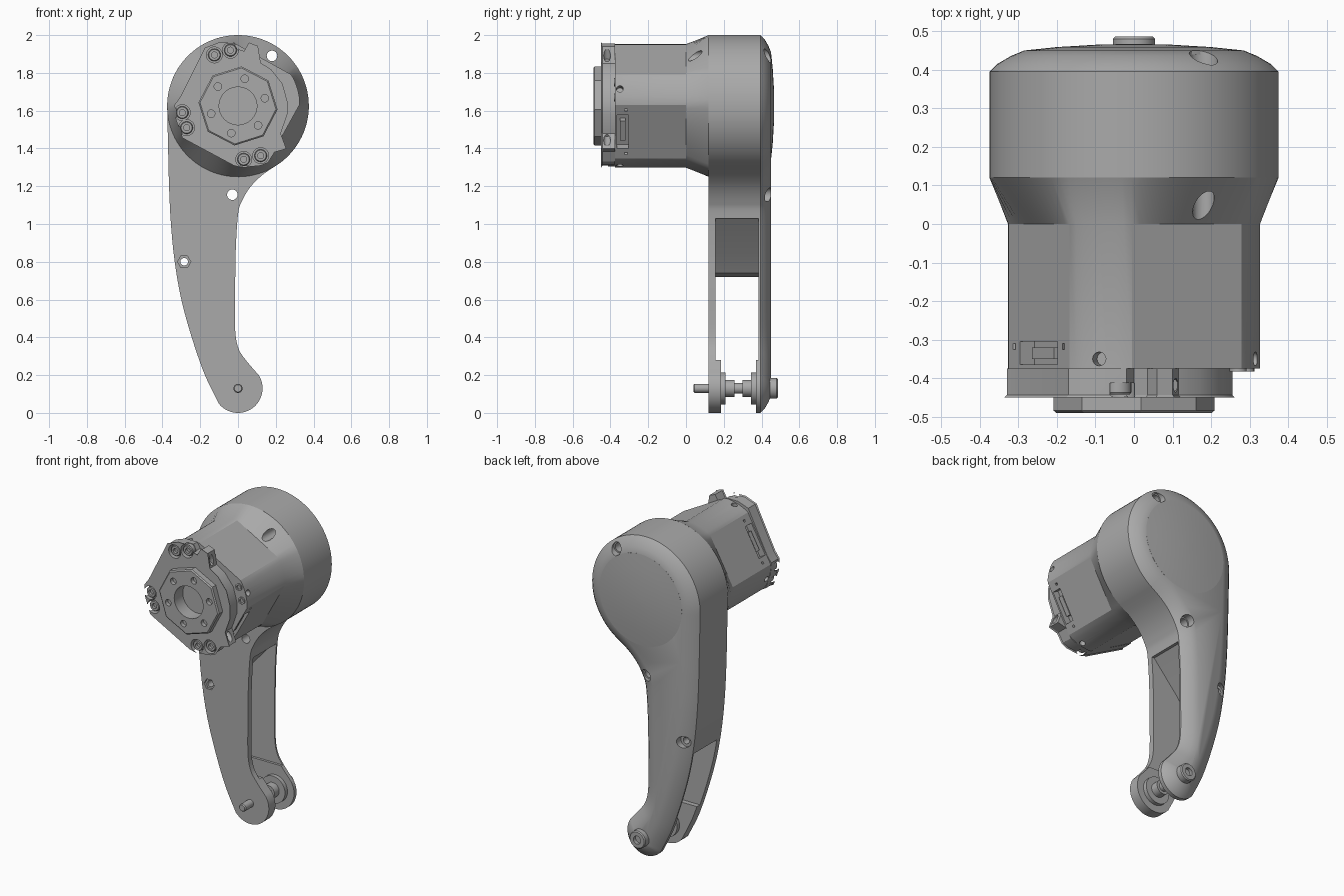
import bpy, bmesh, math
from math import sin, cos, radians, pi

if "Cube" in bpy.data.objects:
    bpy.data.objects.remove(bpy.data.objects["Cube"], do_unlink=True)

grey = bpy.data.materials.new("mid_grey")
grey.use_nodes = True
colour = (0.4, 0.4, 0.4, 1)
grey.diffuse_color = colour
grey.node_tree.nodes["Principled BSDF"].inputs["Base Color"].default_value = colour

HEAD_Z, HEAD_R = 1.625, 0.375
TIP_Z, TIP_R = 0.13, 0.13
TURN = 16          # twist of the motor's square section, degrees


def loft(name, rings):
    """Closed solid through (y, [(x, z), ...]) rings, capped at both ends."""
    bm = bmesh.new()
    loops = [[bm.verts.new((x, y, z)) for x, z in pts] for y, pts in rings]
    n = len(loops[0])
    for a, b in zip(loops, loops[1:]):
        for i in range(n):
            j = (i + 1) % n
            bm.faces.new((a[i], a[j], b[j], b[i]))
    bm.faces.new(loops[0])
    bm.faces.new(loops[-1])
    bmesh.ops.recalc_face_normals(bm, faces=bm.faces)
    mesh = bpy.data.meshes.new(name)
    bm.to_mesh(mesh)
    bm.free()
    mesh.materials.append(grey)
    obj = bpy.data.objects.new(name, mesh)
    bpy.context.collection.objects.link(obj)
    return obj


def arc(x, z, r, start, end, n):
    return [(x + r * cos(radians(start + (end - start) * i / n)),
             z + r * sin(radians(start + (end - start) * i / n))) for i in range(n + 1)]


def turned(name, x, z, profile, n=32, twist=0):
    """Part turned about a y axis from (y, radius) pairs."""
    return loft(name, [(y, arc(x, z, r, twist, twist + 360, n)[:-1]) for y, r in profile])


def prism(name, pts, y0, y1):
    return loft(name, [(y0, pts), (y1, pts)])


def polar_box(name, radius, angle, depth, width, y0, y1):
    """Box centred at a polar position around the motor axis."""
    c, s = cos(radians(angle)), sin(radians(angle))
    pts = []
    for u, v in ((-1, -1), (1, -1), (1, 1), (-1, 1)):
        r, t = radius + u * depth / 2, v * width / 2
        pts.append((r * c - t * s, HEAD_Z + r * s + t * c))
    return prism(name, pts, y0, y1)


def radial_hole(r, angle, y):
    """Small cutter pointing outward from the motor axis."""
    bpy.ops.mesh.primitive_cylinder_add(
        vertices=16, radius=0.018, depth=0.08, rotation=(0, pi / 2 - radians(angle), 0),
        location=(r * cos(radians(angle)), y, HEAD_Z + r * sin(radians(angle))))
    return bpy.context.object


def cut(target, cutters):
    bpy.context.view_layer.objects.active = target
    for c in cutters:
        m = target.modifiers.new("cut", "BOOLEAN")
        m.operation, m.solver, m.object = "DIFFERENCE", "EXACT", c
        bpy.ops.object.modifier_apply(modifier=m.name)
    for c in cutters:
        bpy.data.objects.remove(c, do_unlink=True)


def spline(p, k=6):
    """Smooth points strictly between the first and last control point."""
    p = [p[0]] + p + [p[-1]]
    out = []
    for a, b, c, d in zip(p, p[1:], p[2:], p[3:]):
        for i in range(k):
            t = i / k
            out.append(tuple(0.5 * (2 * b[q] + (c[q] - a[q]) * t
                       + (2 * a[q] - 5 * b[q] + 4 * c[q] - d[q]) * t * t
                       + (3 * b[q] - a[q] - 3 * c[q] + d[q]) * t ** 3) for q in (0, 1)))
    return out[1:]


def inset(pts, d):
    out = []
    for i, (x, z) in enumerate(pts):
        ax, az = pts[i - 1]
        bx, bz = pts[(i + 1) % len(pts)]
        length = math.hypot(bx - ax, bz - az)
        out.append((x - d * (bz - az) / length, z + d * (bx - ax) / length))
    return out


# Leg housing: round head flowing into a curved, tapering leg
head = arc(0, HEAD_Z, HEAD_R, -55, 182, 64)
tip = arc(0, TIP_Z, TIP_R, 220, 393, 28)
left = spline([head[-1], (-0.37, 1.4), (-0.365, 1.2), (-0.355, 1.0), (-0.335, 0.8),
               (-0.3, 0.6), (-0.245, 0.4), (-0.175, 0.2), tip[0]])
right = spline([tip[-1], (0.045, 0.275), (0.003, 0.34), (-0.015, 0.44), (-0.015, 0.65),
                (-0.012, 0.86), (0, 1.05), (0.02, 1.12), (0.065, 1.195), (0.13, 1.26), head[0]])
outline = head + left + tip + right
leg = loft("leg_housing", [(0.12, outline), (0.395, outline), (0.415, inset(outline, 0.02)),
                           (0.436, inset(outline, 0.056)), (0.45, inset(outline, 0.09))])

# Fork slot, with sloping ceiling and thicker pads around the axle
slot = prism("slot_cutter", [(0.4, 0.28), (0.4, 1.03), (-0.02, 1.03), (-0.19, 0.84),
                             (-0.26, 0.74), (-0.32, 0.72), (-0.5, 0.72), (-0.5, 0.28)], 0.155, 0.385)
pad_gap = prism("pad_cutter", [(0.4, -0.1), (0.4, 0.3), (-0.5, 0.3), (-0.5, -0.1)], 0.185, 0.37)

# Housing bolt holes, counterbored from the back
bolts = [(-0.03, 1.155), (-0.285, 0.8), (0.18, 1.89)]
holes = []
for x, z in bolts:
    small = 0.02 if z < 1 else 0.028
    holes.append(turned("hole", x, z, [(-0.02, small), (0.405, small), (0.405, 0.037), (0.6, 0.037)], 24))
nut_pocket = turned("nut_pocket", -0.285, 0.8, [(0.1, 0.035), (0.135, 0.035)], 6)
cut(leg, [slot, pad_gap, nut_pocket] + holes)
turned("back_dome", 0, HEAD_Z, [(0.44, 0.287), (0.45, 0.286), (0.459, 0.2), (0.465, 0.1), (0.467, 0.02)], 64)


# Motor body: rounded square blending into the round head
def motor_section(n=96, apothem=0.282, r=0.328):
    pts = []
    for i in range(n):
        a = 360 * i / n + TURN + 45
        off = (a - TURN) % 90 - 45
        rr = min(r, apothem / cos(radians(off)))
        pts.append((rr * cos(radians(a)), HEAD_Z + rr * sin(radians(a))))
    return pts


body = motor_section()
head_ring = [(HEAD_R * cos(radians(360 * i / 96 + TURN + 45)),
              HEAD_Z + HEAD_R * sin(radians(360 * i / 96 + TURN + 45))) for i in range(96)]
motor = loft("motor_body", [(-0.375, body), (0, body), (0.12, head_ring)])
cuts = [turned("hole", 0.18, 1.89, [(-0.02, 0.028), (0.2, 0.028)], 24)]
for flat in (151, 331):
    cuts.append(polar_box("slot", 0.285, flat, 0.09, 0.2, -0.365, -0.305))
    for side in (-1, 1):
        cuts.append(polar_box("pin_hole", 0.285, flat + side * 25, 0.08, 0.012, -0.325, -0.31))
for corner in range(4):
    cuts.append(radial_hole(0.325, TURN + 90 * corner, -0.35))
cut(motor, cuts)
for flat in (151, 331):
    polar_box("connector", 0.255, flat, 0.03, 0.12, -0.35, -0.32)

# Front plate with ears, screw pockets and side holes
plate_pts = [(-0.17, 1.93), (-0.1, 1.955), (-0.02, 1.955), (0, 1.92), (0.035, 1.91), (0.06, 1.955),
             (0.1, 1.94), (0.115, 1.85), (0.17, 1.815), (0.23, 1.74), (0.255, 1.65), (0.255, 1.58),
             (0.22, 1.48), (0.25, 1.4), (0.19, 1.385), (0.155, 1.33), (0.12, 1.315), (0.02, 1.305),
             (-0.02, 1.315), (-0.29, 1.46), (-0.325, 1.56), (-0.33, 1.63), (-0.3, 1.67)]
plate = loft("front_plate", [(-0.375, plate_pts), (-0.443, plate_pts), (-0.45, inset(plate_pts, 0.006))])
screws = [(-0.125, 1.895), (-0.04, 1.92), (-0.295, 1.59), (-0.272, 1.51), (0.03, 1.342), (0.12, 1.362)]
pockets = [turned("pocket", x, z, [(-0.47, 0.042), (-0.412, 0.042)], 24) for x, z in screws]
bore = turned("bore", 0, HEAD_Z, [(-0.6, 0.1), (-0.405, 0.1)], 48)
cut(plate, pockets + [bore, radial_hole(0.3, 68, -0.418), radial_hole(0.28, 322, -0.418)])
for x, z in screws:
    turned("plate_screw", x, z, [(-0.4, 0.033), (-0.437, 0.033), (-0.442, 0.029),
                                 (-0.442, 0.016), (-0.425, 0.016)], 24)
for x, z in ((0.27, 1.75), (0.29, 1.67)):
    turned("side_screw", x, z, [(-0.36, 0.022), (-0.382, 0.022), (-0.382, 0.012), (-0.37, 0.012)], 20)

# Octagonal output hub with centre bore and ring of screw holes
hub = turned("output_hub", 0, HEAD_Z, [(-0.445, 0.21), (-0.484, 0.21), (-0.49, 0.202)], 8, -5)
hub_cuts = [turned("bore", 0, HEAD_Z, [(-0.6, 0.1), (-0.4, 0.1)], 48)]
for i in range(6):
    a = radians(TURN + 60 * i)
    hub_cuts.append(turned("tap", 0.148 * cos(a), HEAD_Z + 0.148 * sin(a), [(-0.6, 0.02), (-0.465, 0.02)], 20))
cut(hub, hub_cuts)

# Axle, washers and bolt head at the fork
turned("front_pin", 0, TIP_Z, [(0.2, 0.024), (0.046, 0.024), (0.04, 0.019)], 24)
turned("axle", 0, TIP_Z, [(0.18, 0.085), (0.21, 0.085), (0.21, 0.045), (0.258, 0.045), (0.258, 0.028),
                          (0.298, 0.028), (0.298, 0.045), (0.345, 0.045), (0.345, 0.085), (0.375, 0.085)], 40)
turned("bolt_head", 0, TIP_Z, [(0.44, 0.055), (0.48, 0.055), (0.486, 0.049), (0.486, 0.025), (0.465, 0.025)], 36)

# Smooth shading with crisp edges
bpy.ops.object.select_all(action="DESELECT")
for obj in bpy.context.collection.objects:
    if obj.type == "MESH" and obj.data.materials and obj.data.materials[0] == grey:
        obj.select_set(True)
        bpy.context.view_layer.objects.active = obj
bpy.ops.object.shade_smooth_by_angle(angle=radians(25))
